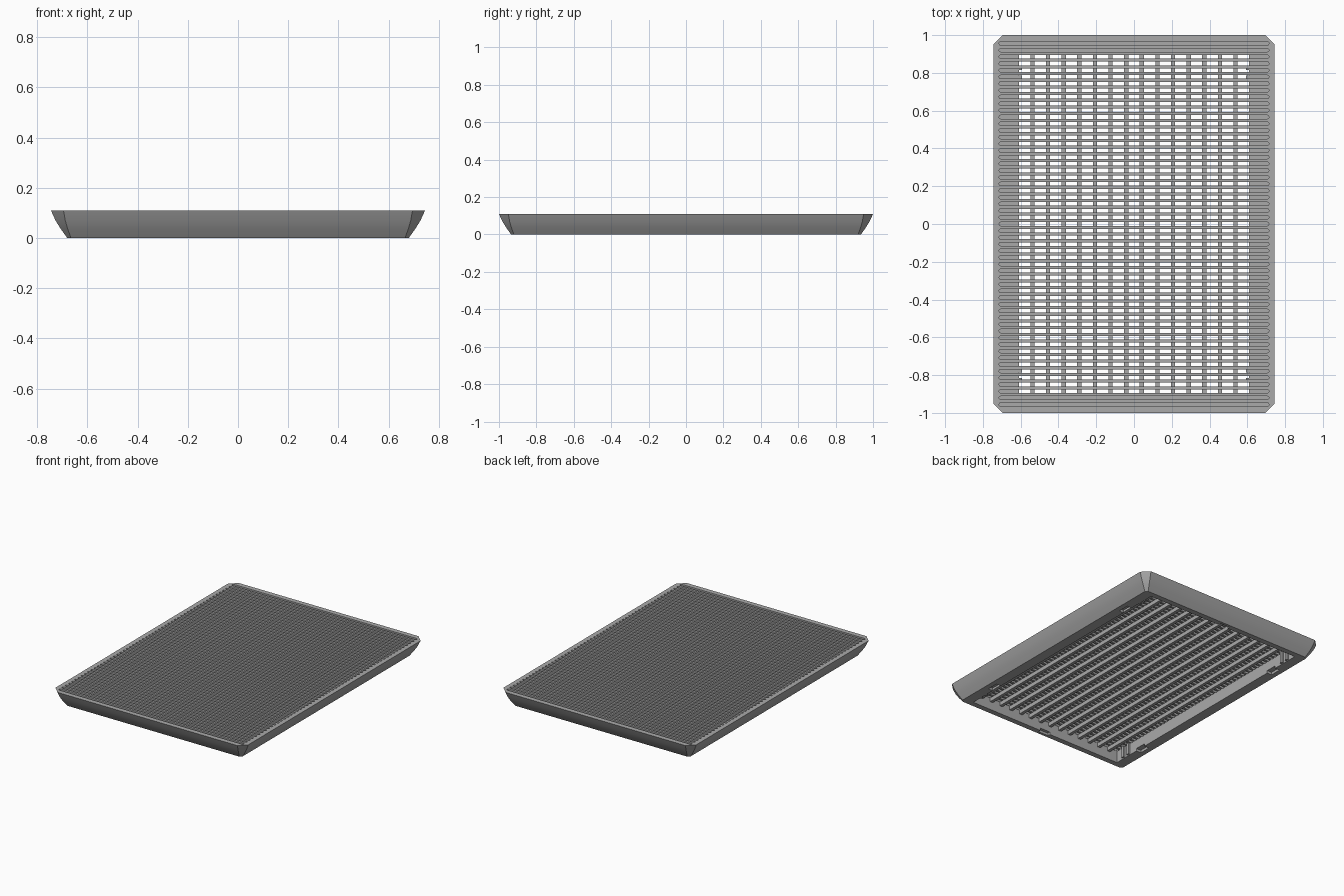
import bpy, bmesh, math
from mathutils import Matrix

if "Cube" in bpy.data.objects:
    bpy.data.objects.remove(bpy.data.objects["Cube"], do_unlink=True)

HEIGHT = 0.11
PLATE_Z = 0.085            # underside of the slotted plate
IN_X, IN_Y = 0.608, 0.897  # half size of the opening

grey = bpy.data.materials.new("mid grey")
grey.use_nodes = True
grey.diffuse_color = (0.4, 0.4, 0.4, 1)
grey.node_tree.nodes["Principled BSDF"].inputs["Base Color"].default_value = (0.4, 0.4, 0.4, 1)


def finish(bm, name):
    bmesh.ops.recalc_face_normals(bm, faces=bm.faces)
    mesh = bpy.data.meshes.new(name)
    bm.to_mesh(mesh)
    bm.free()
    obj = bpy.data.objects.new(name, mesh)
    bpy.context.collection.objects.link(obj)
    mesh.materials.append(grey)
    return obj


def add_box(bm, x0, x1, y0, y1, z0, z1):
    place = Matrix.Translation(((x0 + x1) / 2, (y0 + y1) / 2, (z0 + z1) / 2))
    bmesh.ops.create_cube(bm, size=1, matrix=place @ Matrix.Diagonal((x1 - x0, y1 - y0, z1 - z0, 1)))


def loft(bm, rings):
    """Closed solid through a stack of rings of points."""
    loops = [[bm.verts.new(p) for p in ring] for ring in rings]
    for a, b in zip(loops, loops[1:]):
        for i in range(len(a)):
            j = (i + 1) % len(a)
            bm.faces.new((a[i], a[j], b[j], b[i]))
    bm.faces.new(loops[0][::-1])
    bm.faces.new(loops[-1])


def octagon(hx, hy, cut, z):
    quarter = [(hx, hy - cut), (hx - cut, hy)]
    pts = quarter + [(-x, y) for x, y in quarter[::-1]]
    pts += [(-x, -y) for x, y in pts]
    return [(x, y, z) for x, y in pts]


def stadium(half, radius, y, z, steps=4):
    pts = []
    for side in (1, -1):
        for k in range(steps + 1):
            a = -math.pi / 2 + math.pi * k / steps
            pts.append((side * (half - radius + radius * math.cos(a)), y + side * radius * math.sin(a), z))
    return pts


def carve(target, cutter):
    cutter.hide_render = True
    mod = target.modifiers.new("cut", "BOOLEAN")
    mod.operation = "DIFFERENCE"
    mod.solver = "EXACT"
    mod.object = cutter
    bpy.context.view_layer.objects.active = target
    bpy.ops.object.modifier_apply(modifier=mod.name)
    bpy.data.objects.remove(cutter, do_unlink=True)


# Frame: flared sides with chamfered corners
bm = bmesh.new()
profile = [(0, 0.065, 0.015), (0.035, 0.04, 0.027), (0.07, 0.018, 0.039), (HEIGHT, 0, 0.05)]
loft(bm, [octagon(0.745 - inset, 1 - inset, cut, z) for z, inset, cut in profile])
frame = finish(bm, "slotted_frame")

# Open underside
bm = bmesh.new()
add_box(bm, -IN_X, IN_X, -IN_Y, IN_Y, -0.1, PLATE_Z)
carve(frame, finish(bm, "cavity_cutter"))

# Long rounded slots across the top
bm = bmesh.new()
for i in range(-27, 28):
    y = i * 0.0354
    loft(bm, [stadium(0.715, 0.0095, y, z) for z in (PLATE_Z - 0.002, HEIGHT + 0.05)])
carve(frame, finish(bm, "slot_cutter"))

# Shallow notches in the bottom rim
bm = bmesh.new()
for s in (-1, 1):
    for y in (-0.66, 0.66):
        x0, x1 = sorted((s * 0.59, s * 0.645))
        add_box(bm, x0, x1, y - 0.04, y + 0.04, -0.05, 0.018)
    y0, y1 = sorted((s * 0.88, s * 0.917))
    add_box(bm, -0.04, 0.04, y0, y1, -0.05, 0.018)
carve(frame, finish(bm, "notch_cutter"))

# Support ribs running front to back below the slats
bm = bmesh.new()
for i in range(14):
    x = (i - 6.5) * 0.0827
    add_box(bm, x - 0.011, x + 0.011, -IN_Y - 0.005, IN_Y + 0.005, 0.058, PLATE_Z + 0.001)
ribs = finish(bm, "support_ribs")

# Small clips on the inner side walls
bm = bmesh.new()
for s in (-1, 1):
    for y in (-0.8, 0.8):
        for d in (-0.025, 0.025):
            x0, x1 = sorted((s * 0.594, s * 0.612))
            add_box(bm, x0, x1, y + d - 0.01, y + d + 0.01, 0.004, PLATE_Z)
clips = finish(bm, "wall_clips")

# Smooth the gently curved sides, keep corners crisp
bpy.ops.object.select_all(action="DESELECT")
frame.select_set(True)
bpy.context.view_layer.objects.active = frame
bpy.ops.object.shade_smooth_by_angle(angle=math.radians(25))
